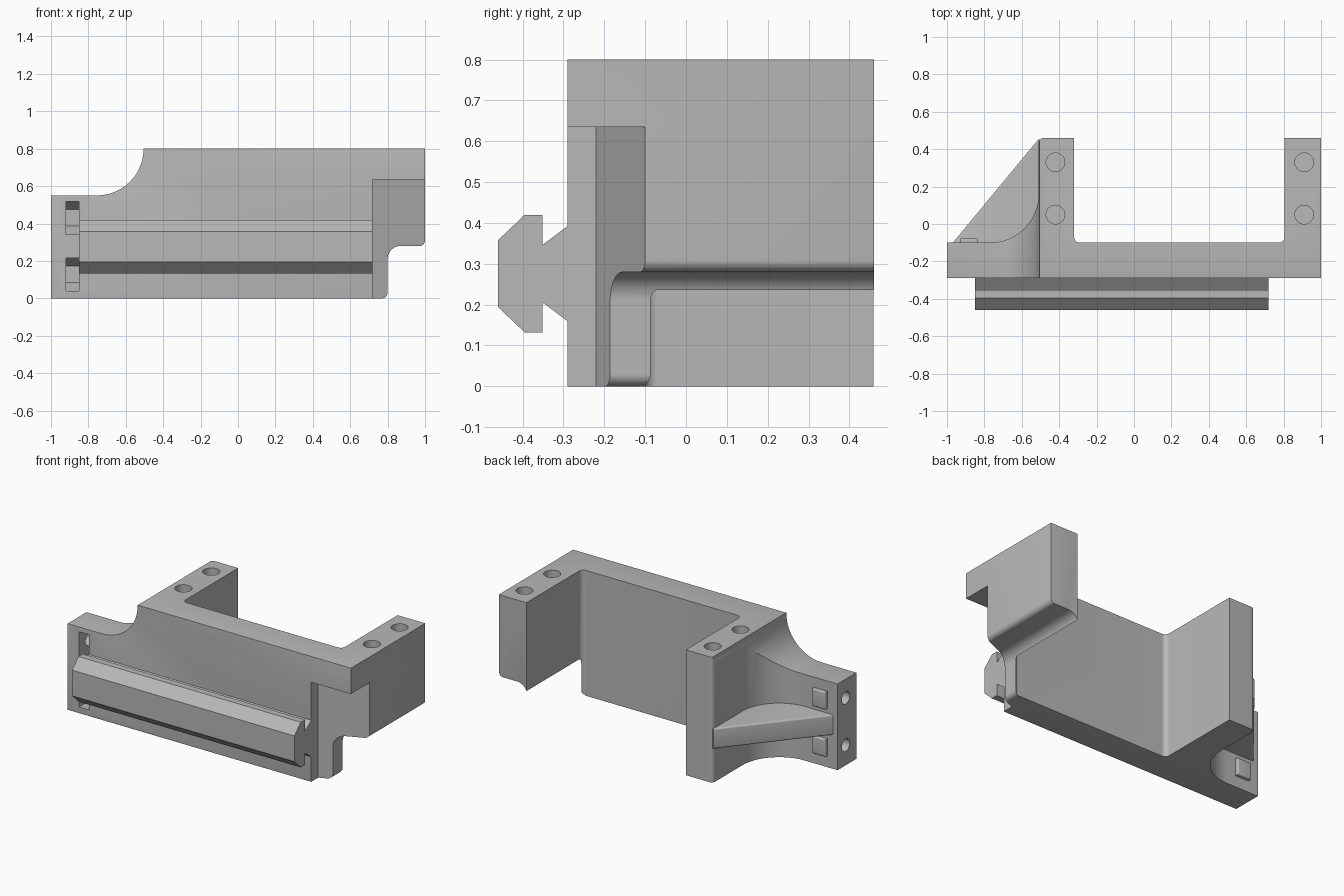
import bpy, bmesh, math
from mathutils import Vector

if "Cube" in bpy.data.objects:
    bpy.data.objects.remove(bpy.data.objects["Cube"], do_unlink=True)

grey = bpy.data.materials.new("plain_grey")
grey.use_nodes = True
grey.diffuse_color = (0.48, 0.48, 0.48, 1)
grey.node_tree.nodes["Principled BSDF"].inputs["Base Color"].default_value = grey.diffuse_color


def outline(corners, steps=12):
    """Polygon from (u, v) or (u, v, radius) corners, with filleted corners."""
    pts, n = [], len(corners)
    for i, c in enumerate(corners):
        p = Vector(c[:2])
        if len(c) == 2:
            pts.append(p)
            continue
        a = (Vector(corners[i - 1][:2]) - p).normalized()
        b = (Vector(corners[(i + 1) % n][:2]) - p).normalized()
        half = a.angle(b) / 2
        centre = p + (a + b).normalized() * c[2] / math.sin(half)
        start = p + a * c[2] / math.tan(half) - centre
        end = p + b * c[2] / math.tan(half) - centre
        sweep = math.pi - 2 * half
        for k in range(steps + 1):
            t = k / steps
            pts.append(centre + (start * math.sin((1 - t) * sweep)
                                 + end * math.sin(t * sweep)) / math.sin(sweep))
    return pts


def ngon(u, v, r, n, turn=0):
    return [Vector((u + r * math.cos(turn + math.tau * k / n),
                    v + r * math.sin(turn + math.tau * k / n))) for k in range(n)]


def prism(name, pts, axis, lo, hi, bevel=0, rule=None):
    """Extrude a polygon along an axis and round the edges picked by the rule."""
    place = {"X": lambda p, w: (w, p[0], p[1]),
             "Y": lambda p, w: (p[0], w, p[1]),
             "Z": lambda p, w: (p[0], p[1], w)}[axis]
    bm = bmesh.new()
    low = [bm.verts.new(place(p, lo)) for p in pts]
    high = [bm.verts.new(place(p, hi)) for p in pts]
    bm.faces.new(low)
    bm.faces.new(high)
    for i in range(len(pts)):
        bm.faces.new((low[i - 1], low[i], high[i], high[i - 1]))
    bmesh.ops.recalc_face_normals(bm, faces=bm.faces)
    if bevel:
        picked = [e for e in bm.edges if rule(e.verts[0].co, e.verts[1].co)]
        bmesh.ops.bevel(bm, geom=picked, offset=bevel, segments=4,
                        profile=0.5, affect="EDGES", clamp_overlap=True)
    mesh = bpy.data.meshes.new(name)
    bm.to_mesh(mesh)
    bm.free()
    mesh.materials.append(grey)
    obj = bpy.data.objects.new(name, mesh)
    bpy.context.collection.objects.link(obj)
    return obj


def combine(obj, tool, operation="DIFFERENCE"):
    """Apply a boolean and discard the tool."""
    mod = obj.modifiers.new("cut", "BOOLEAN")
    mod.operation, mod.solver, mod.object = operation, "EXACT", tool
    bpy.context.view_layer.update()
    graph = bpy.context.evaluated_depsgraph_get()
    mesh = bpy.data.meshes.new_from_object(obj.evaluated_get(graph))
    obj.modifiers.clear()
    obj.data = mesh
    bpy.data.objects.remove(tool, do_unlink=True)


# Body: front silhouette with softened front, lower back and right back edges
FRONT, BACK = -0.29, 0.46


def body_edges(a, b):
    if abs(a.y - b.y) > 1e-4:
        return False
    upright = abs(a.x - b.x) < 1e-4
    if a.y < 0:
        return not upright
    return max(a.z, b.z) < 0.32 and not upright or upright and a.x > 0.95


silhouette = outline([(-1, 0), (0.8, 0, 0.03), (0.8, 0.28, 0.07), (1, 0.28, 0.03),
                      (1, 0.8), (-0.505, 0.8), (-0.505, 0.55, 0.249), (-1, 0.55)])
body = prism("bracket_body", silhouette, "Y", FRONT, BACK, 0.026, body_edges)

# Plan shape: plate, two arms and the cove beside the left-hand arm
plan = outline([(-1.1, -0.5), (1.1, -0.5), (1.1, 0.6), (0.805, 0.6),
                (0.805, -0.1, 0.03), (-0.32, -0.1, 0.03), (-0.32, 0.459),
                (-0.51, 0.459, 0.025), (-0.51, -0.1, 0.26), (-1.1, -0.1)])
combine(body, prism("plan_tool", plan, "Z", -0.1, 0.9), "INTERSECT")

# Slanted recess under the top bar at the end of the plate
recess = [(0.72, -0.5), (0.72, -0.22), (1.1, -0.057), (1.1, -0.5)]
combine(body, prism("recess_tool", recess, "Z", -0.1, 0.635))

# Screw holes in the arm tops
for x in (-0.42, 0.91):
    for y in (0.05, 0.33):
        combine(body, prism("screw_tool", ngon(x, y, 0.05, 32), "Z", 0.5, 0.9))

# Nut pockets open to the front, with screw holes from the end face
NUT_Y, NUT_R = -0.183, 0.089
for z in (0.43, 0.128):
    nut = [(-0.4, z - NUT_R), (NUT_Y, z - NUT_R), (-0.106, z - NUT_R / 2),
           (-0.106, z + NUT_R / 2), (NUT_Y, z + NUT_R), (-0.4, z + NUT_R)]
    combine(body, prism("nut_tool", nut, "X", -0.92, -0.85))
    combine(body, prism("bolt_tool", ngon(NUT_Y, z, 0.04, 24), "X", -1.1, -0.9))
    # Small raised cover behind each pocket
    cover = [(-0.93, z - 0.055), (-0.835, z - 0.055), (-0.835, z + 0.055), (-0.93, z + 0.055)]
    prism("pocket_cover", cover, "Y", -0.102, -0.077, 0.008,
          lambda a, b: min(a.y, b.y) > -0.08)

# Diagonal gusset between plate and arm
prism("gusset", [(-0.985, -0.12), (-0.5, -0.12), (-0.5, 0.45), (-0.512, 0.452)],
      "Z", 0.215, 0.345, 0.025,
      lambda a, b: abs(a.z - b.z) < 1e-4 and abs(a.x - b.x) > 0.1 and abs(a.y - b.y) > 0.1)

# Arrow-shaped mounting rail along the front, mirrored about its middle height
MID = 0.276
half = [(-0.28, 0.124), (-0.352, 0.07), (-0.352, 0.144), (-0.395, 0.144), (-0.46, 0.082)]
rail = [(y, MID + h) for y, h in half] + [(y, MID - h) for y, h in reversed(half)]
prism("mounting_rail", rail, "X", -0.85, 0.72)

# Smooth the rounded surfaces, keep real edges sharp
bpy.ops.object.select_all(action="DESELECT")
for obj in bpy.context.collection.objects:
    if obj.type == "MESH" and grey.name in obj.data.materials:
        obj.select_set(True)
        bpy.context.view_layer.objects.active = obj
bpy.ops.object.shade_smooth_by_angle(angle=math.radians(30))
